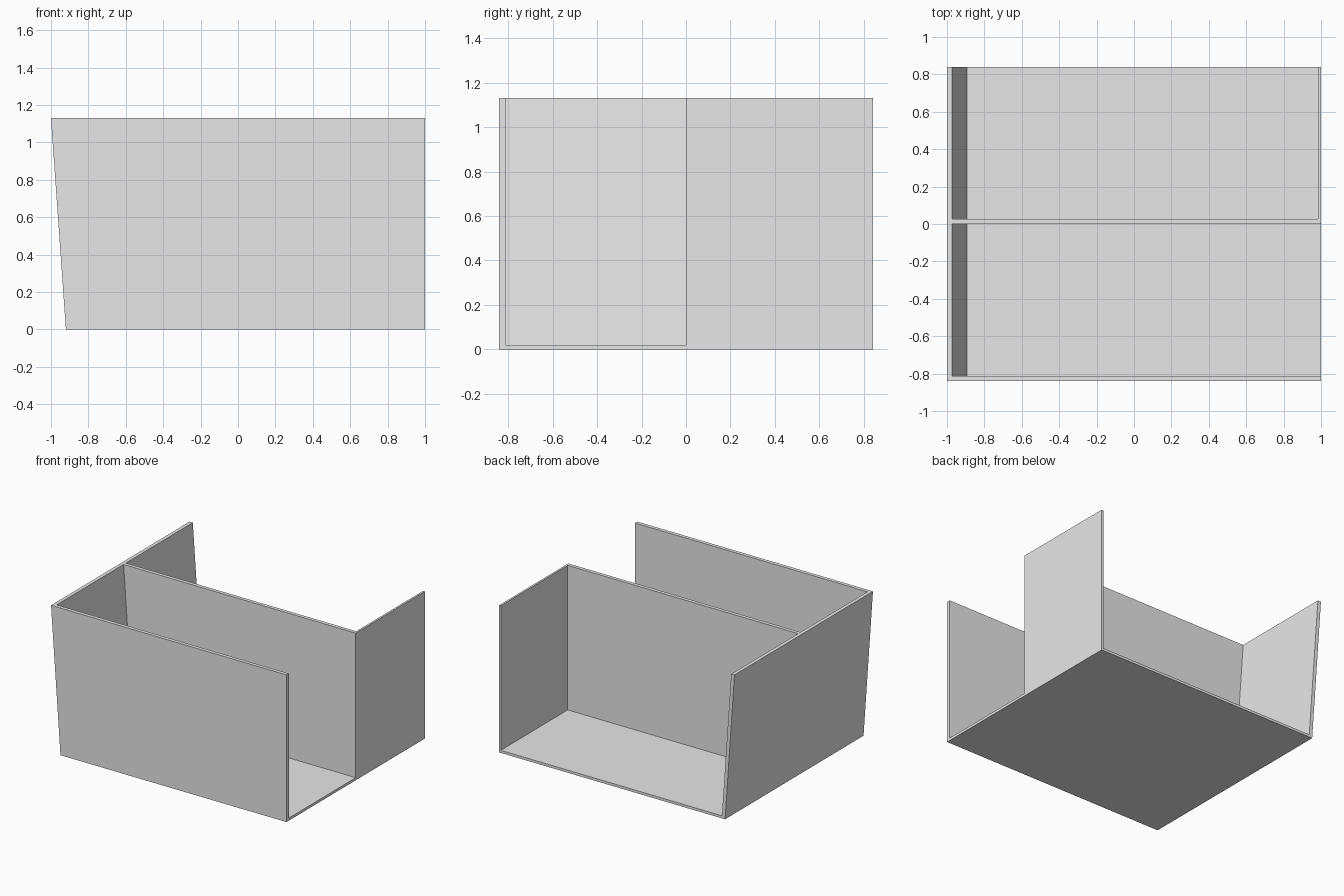
import bpy
import bmesh

if "Cube" in bpy.data.objects:
    bpy.data.objects.remove(bpy.data.objects["Cube"], do_unlink=True)

HEIGHT = 1.13
HALF_DEPTH = 0.84
FLOOR = 0.02
WALL = 0.028
TOP_X, BASE_X = -1.0, -0.92   # outer edge of the leaning side wall
RIGHT_X = 1.0

grey = bpy.data.materials.new("light grey")
grey.use_nodes = True
colour = (0.8, 0.8, 0.8, 1)
grey.diffuse_color = colour
grey.node_tree.nodes["Principled BSDF"].inputs["Base Color"].default_value = colour


def lean_x(z, inset=0.0):
    """X of the leaning wall's outer face at height z, moved inward by inset."""
    return BASE_X + (TOP_X - BASE_X) * z / HEIGHT + inset


def panel(name, outline, y0, y1):
    """Extrude an outline in the XZ plane from y0 to y1."""
    bm = bmesh.new()
    face = bm.faces.new([bm.verts.new((x, y0, z)) for x, z in outline])
    ext = bmesh.ops.extrude_face_region(bm, geom=[face])
    moved = [v for v in ext["geom"] if isinstance(v, bmesh.types.BMVert)]
    bmesh.ops.translate(bm, vec=(0, y1 - y0, 0), verts=moved)
    bmesh.ops.recalc_face_normals(bm, faces=bm.faces)
    mesh = bpy.data.meshes.new(name)
    bm.to_mesh(mesh)
    bm.free()
    mesh.materials.append(grey)
    obj = bpy.data.objects.new(name, mesh)
    bpy.context.collection.objects.link(obj)
    return obj


def span(z0, z1, inset, right):
    """Outline between the leaning wall and a vertical right edge."""
    return [(lean_x(z0, inset), z0), (right, z0), (right, z1), (lean_x(z1, inset), z1)]


# Floor and full-width front wall
front_inner = -HALF_DEPTH + WALL
panel("floor", span(0, FLOOR, 0, RIGHT_X), front_inner, HALF_DEPTH)
panel("front_wall", span(0, HEIGHT, 0, RIGHT_X), -HALF_DEPTH, front_inner)

# Leaning side wall over the whole depth
lean = [(lean_x(FLOOR), FLOOR), (lean_x(FLOOR, WALL), FLOOR),
        (lean_x(HEIGHT, WALL), HEIGHT), (lean_x(HEIGHT), HEIGHT)]
panel("leaning_side_wall", lean, front_inner, HALF_DEPTH)

# Divider across the middle, and short upright wall behind it
upright_x = RIGHT_X - 0.015
panel("middle_divider", span(FLOOR, HEIGHT, WALL, upright_x), 0, WALL)
panel("upright_side_wall", [(upright_x, FLOOR), (RIGHT_X, FLOOR),
                            (RIGHT_X, HEIGHT), (upright_x, HEIGHT)], 0, HALF_DEPTH)
